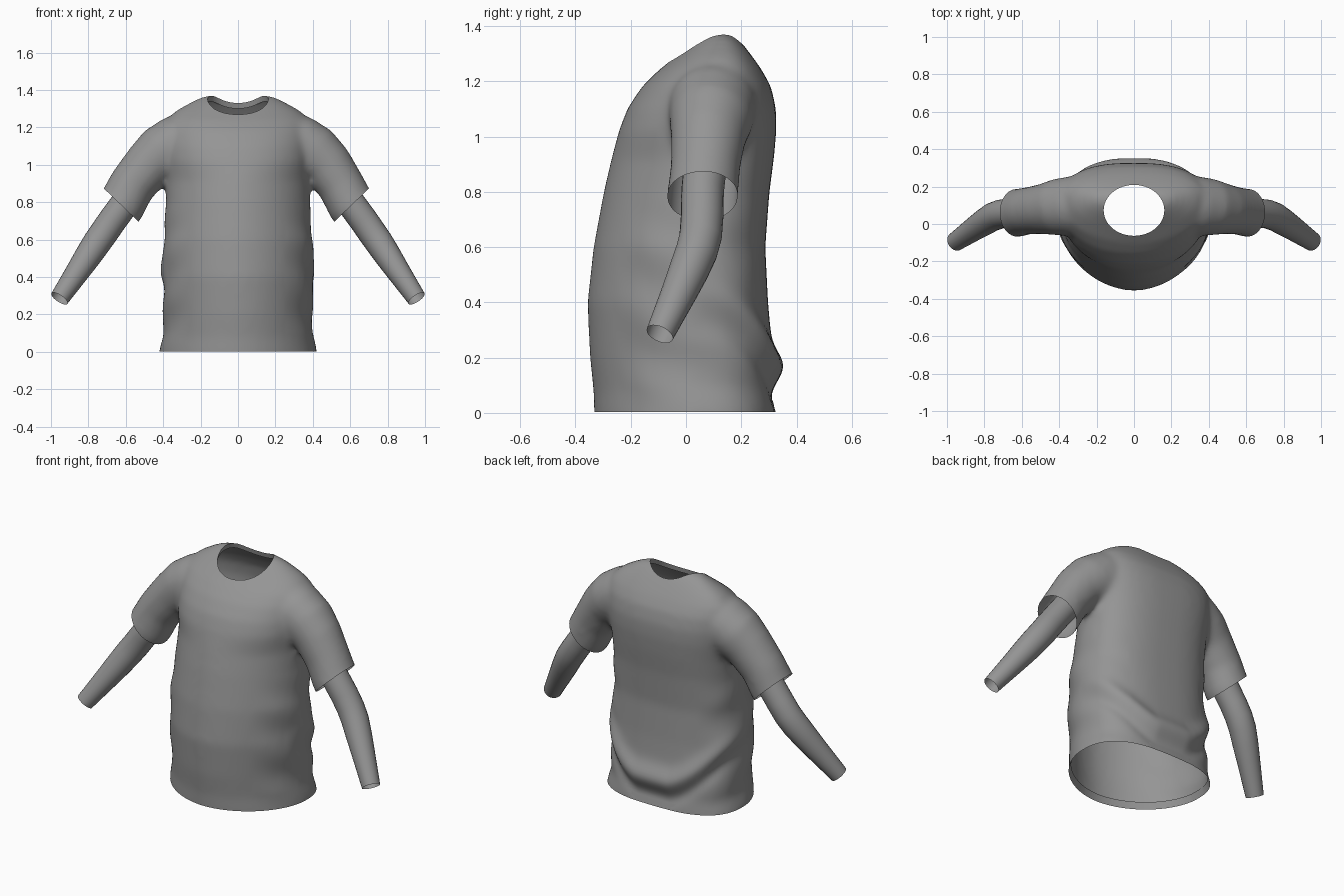
import bpy, bmesh, math
from mathutils import Vector

if "Cube" in bpy.data.objects:
    bpy.data.objects.remove(bpy.data.objects["Cube"])

grey = bpy.data.materials.new("grey cloth")
grey.diffuse_color = (0.3, 0.3, 0.3, 1)
grey.use_nodes = True
grey.node_tree.nodes["Principled BSDF"].inputs["Base Color"].default_value = grey.diffuse_color


def bridge(bm, rings, caps):
    n = len(rings[0])
    for a, b in zip(rings, rings[1:]):
        for i in range(n):
            j = (i + 1) % n
            bm.faces.new((a[i], a[j], b[j], b[i]))
    if caps:
        bm.faces.new(rings[0][::-1])
        bm.faces.new(rings[-1])


def tube(bm, path, side, n, caps):
    """Loft circles along (x, y, z, radius) points, mirrored by side."""
    pts = [Vector((p[0] * side, p[1], p[2])) for p in path]
    rings = []
    for i, p in enumerate(pts):
        t = (pts[min(i + 1, len(pts) - 1)] - pts[max(i - 1, 0)]).normalized()
        u = (Vector((0, 1, 0)) - t * t.y).normalized()
        v = t.cross(u)
        r = path[i][3]
        rings.append([bm.verts.new(p + r * (math.cos(a) * u + math.sin(a) * v))
                      for a in (2 * math.pi * k / n for k in range(n))])
    bridge(bm, rings, caps)


def finish(bm, name):
    bmesh.ops.recalc_face_normals(bm, faces=bm.faces)
    me = bpy.data.meshes.new(name)
    bm.to_mesh(me)
    bm.free()
    ob = bpy.data.objects.new(name, me)
    bpy.context.collection.objects.link(ob)
    me.materials.append(grey)
    bpy.ops.object.select_all(action='DESELECT')
    ob.select_set(True)
    bpy.context.view_layer.objects.active = ob
    return ob


# Shirt body: height, half width, front y, back y
BODY = [(-.06, .425, -.33, .33), (.0, .422, -.333, .328), (.08, .405, -.335, .318),
        (.2, .398, -.348, .315), (.4, .402, -.357, .297), (.6, .398, -.335, .287),
        (.8, .385, -.298, .302), (.92, .385, -.27, .318), (1.02, .395, -.243, .327),
        (1.1, .40, -.213, .326), (1.18, .40, -.16, .308), (1.24, .385, -.1, .275),
        (1.29, .33, -.035, .24), (1.335, .25, .02, .205), (1.365, .19, .06, .175),
        (1.38, .12, .09, .15)]
bm = bmesh.new()
rings = []
for z, w, yf, yb in BODY:
    yc = yf + (yb - yf) * .58
    front = 1.87 if z < 1 else 2.1
    ring = []
    for k in range(48):
        a = 2 * math.pi * k / 48
        c, s = math.cos(a), math.sin(a)
        e = 2 / 2.6 if s > 0 else 2 / front   # flatter back, rounder front
        x = math.copysign(abs(c) ** e, c) * w
        y = yc + (abs(s) ** e * (yb - yc) if s > 0 else -abs(s) ** e * (yc - yf))
        ring.append(bm.verts.new((x, y, z)))
    rings.append(ring)
bridge(bm, rings, True)

# Short sleeves, overlapping the body and running past their cuffs
SLEEVE = [(.20, .10, 1.14, .15), (.34, .095, 1.10, .16), (.41, .09, 1.06, .152),
          (.48, .08, .995, .136), (.55, .07, .89, .126), (.605, .06, .785, .129),
          (.69, .055, .69, .132)]
CUFF = {1: .605, -1: .622}
for side in (1, -1):
    shift = CUFF[side] - .605
    tube(bm, [(x + shift * (x > .5), y, z, r) for x, y, z, r in SLEEVE], side, 32, True)
shirt = finish(bm, "shirt")

# Merge into one cloth surface
mod = shirt.modifiers.new("merge", 'REMESH')
mod.mode = 'VOXEL'
mod.voxel_size = .016
bpy.ops.object.modifier_apply(modifier=mod.name)

bm = bmesh.new()
bm.from_mesh(shirt.data)


def smooth(verts, times):
    for _ in range(times):
        bmesh.ops.smooth_vert(bm, verts=verts, factor=.5,
                              use_axis_x=True, use_axis_y=True, use_axis_z=True)


smooth(bm.verts, 7)

# Cloth folds: a sagging roll low on the back, rising round the sides, and side ripples
bm.normal_update()
moves = []
for v in bm.verts:
    x, y, z = v.co
    if z > .8 or abs(x) > .45:
        continue
    d = 0
    if y > -.1:
        t = min(1, max(0, (abs(x) - .1) / .32))
        zf = .17 + .28 * t ** 1.5
        near = min(1, (y + .1) / .3) * (1 - .45 * t)
        d += .036 * near * math.exp(-((z - zf) / .065) ** 2)
        d -= .012 * near * math.exp(-((z - zf + .11) / .045) ** 2)
    if abs(x) > .25:
        fade = min(1, (abs(x) - .25) / .1) * min(1, (.8 - z) / .2) * min(1, z / .1)
        d += .005 * fade * math.sin(24 * z + 9 * y + (1 if x > 0 else 2.2))
    moves.append((v, v.normal * d))
for v, d in moves:
    v.co += d


# Neck opening, with an even rim
def neck(p):
    return math.hypot(p.x / .162, (p.y - .073) / .136)


def in_neck(f):
    c = f.calc_center_median()
    return c.z > 1.1 and neck(c) < 1


bmesh.ops.delete(bm, geom=[f for f in bm.faces if in_neck(f)], context='FACES')
rim = [v for v in bm.verts if v.is_boundary]
for _ in range(10):
    new = {}
    for v in rim:
        near = [e.other_vert(v).co for e in v.link_edges if e.is_boundary]
        new[v] = v.co * .5 + sum(near, Vector()) / len(near) * .5
    for v, co in new.items():
        k = neck(co)
        v.co = (co.x / k, .073 + (co.y - .073) / k, co.z)
smooth([v for v in bm.verts if not v.is_boundary and v.co.z > 1.2 and neck(v.co) < 1.35], 4)


def cut(co, no, test):
    faces = [f for f in bm.faces if test(f.calc_center_median())]
    geom = set(faces)
    for f in faces:
        geom.update(f.verts)
        geom.update(f.edges)
    bmesh.ops.bisect_plane(bm, geom=list(geom), dist=1e-5, plane_co=co, plane_no=no,
                           clear_outer=True)


# Open hem and sleeve cuffs
cut((0, 0, .003), (0, 0, -1), lambda c: c.z < .1)
for side in (1, -1):
    cut((CUFF[side] * side, .06, .782), (.69 * side, 0, -.72),
        lambda c: c.x * side > .45 and c.z > .5)


# Narrow turned-in edge at the neck and hem
def turn_in(test, scale, rise):
    edges = [e for e in bm.edges if e.is_boundary and all(test(v.co) for v in e.verts)]
    out = bmesh.ops.extrude_edge_only(bm, edges=edges)
    for v in out['geom']:
        if isinstance(v, bmesh.types.BMVert):
            v.co.x *= scale
            v.co.y = .05 + (v.co.y - .05) * scale
            v.co.z += rise


turn_in(lambda c: c.z > 1.2, 1.04, -.03)
turn_in(lambda c: c.z < .05, .965, .04)
bm.to_mesh(shirt.data)
bm.free()
bpy.ops.object.shade_smooth_by_angle(angle=math.radians(50))

# Long undersleeves, open at the wrist
ARM = [(.54, .068, .88, .078), (.60, .06, .80, .077), (.67, .058, .705, .077),
       (.715, .053, .64, .077), (.755, .038, .583, .076), (.80, .01, .515, .072),
       (.85, -.023, .44, .065), (.955, -.095, .285, .051)]
for side, name in ((1, "right_undersleeve"), (-1, "left_undersleeve")):
    bm = bmesh.new()
    tube(bm, ARM, side, 24, False)
    finish(bm, name)
    bpy.ops.object.shade_smooth_by_angle(angle=math.radians(50))
